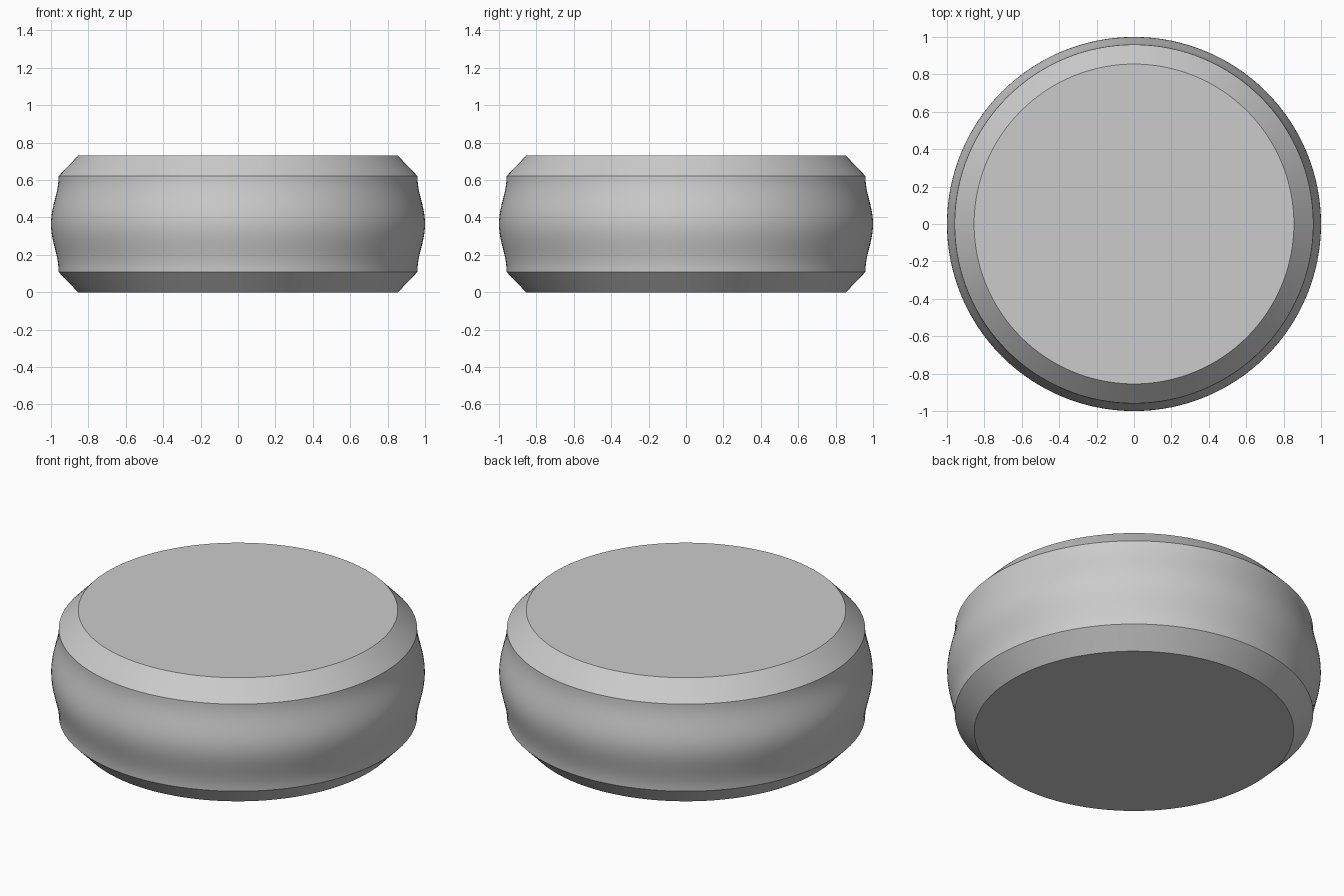
import bpy, bmesh, math

if "Cube" in bpy.data.objects:
    bpy.data.objects.remove(bpy.data.objects["Cube"])

SEGMENTS = 128
HEIGHT, CHAMFER = 0.73, 0.108
R_CAP, R_SHOULDER, R_BULGE = 0.855, 0.959, 1.0

# Profile: lower chamfer, bell-shaped bulging side, upper chamfer
profile = [(R_CAP, 0.0)]
STEPS = 24
for i in range(STEPS + 1):
    t = i / STEPS
    bulge = 0.5 - 0.5 * math.cos(2 * math.pi * t)
    profile.append((R_SHOULDER + (R_BULGE - R_SHOULDER) * bulge,
                    CHAMFER + (HEIGHT - 2 * CHAMFER) * t))
profile.append((R_CAP, HEIGHT))

# Revolve the profile and close both ends with flat discs
bm = bmesh.new()
rings = []
for r, z in profile:
    rings.append([bm.verts.new((r * math.cos(2 * math.pi * k / SEGMENTS),
                                r * math.sin(2 * math.pi * k / SEGMENTS), z))
                  for k in range(SEGMENTS)])
for low, high in zip(rings, rings[1:]):
    for k in range(SEGMENTS):
        n = (k + 1) % SEGMENTS
        bm.faces.new((low[k], low[n], high[n], high[k]))
bm.faces.new(rings[0][::-1])
bm.faces.new(rings[-1])

mesh = bpy.data.meshes.new("round_puck")
bm.to_mesh(mesh)
bm.free()
puck = bpy.data.objects.new("round_puck", mesh)
bpy.context.collection.objects.link(puck)

# Plain grey material
grey = bpy.data.materials.new("grey")
grey.diffuse_color = (0.6, 0.6, 0.6, 1)
grey.use_nodes = True
grey.node_tree.nodes["Principled BSDF"].inputs["Base Color"].default_value = grey.diffuse_color
mesh.materials.append(grey)

# Smooth side, crisp chamfer edges
bpy.context.view_layer.objects.active = puck
puck.select_set(True)
bpy.ops.object.shade_smooth_by_angle(angle=math.radians(25))
